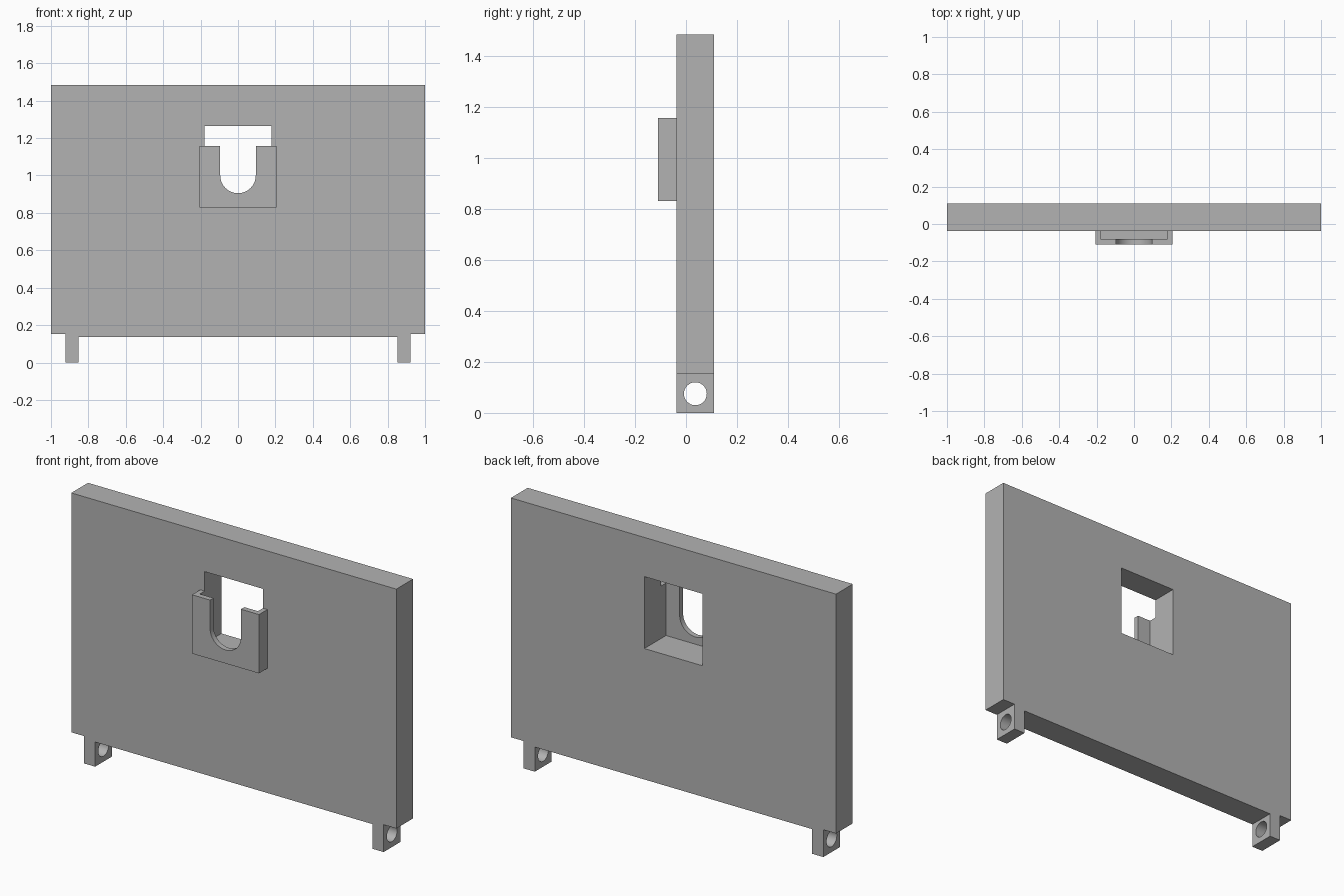
import bpy, bmesh
from math import pi, sin, cos, radians

cube = bpy.data.objects.get("Cube")
if cube:
    bpy.data.objects.remove(cube, do_unlink=True)

grey = bpy.data.materials.new("plain grey")
grey.use_nodes = True
grey.diffuse_color = (0.45, 0.45, 0.45, 1)
grey.node_tree.nodes["Principled BSDF"].inputs["Base Color"].default_value = grey.diffuse_color


def arc(cx, cy, r, start, end, steps):
    return [(cx + r * cos(start + (end - start) * i / steps),
             cy + r * sin(start + (end - start) * i / steps)) for i in range(steps + 1)]


def mirrored(half):
    """Close a right-hand outline with its mirror image."""
    return half + [(-x, z) for x, z in reversed(half)]


def plate(name, loops, low, high, axis="Y"):
    """Extrude flat outlines (later loops are holes) from low to high on an axis."""
    curve = bpy.data.curves.new(name, "CURVE")
    curve.dimensions, curve.fill_mode = "2D", "BOTH"
    curve.extrude = (high - low) / 2
    for loop in loops:
        spline = curve.splines.new("POLY")
        spline.points.add(len(loop) - 1)
        for point, (a, b) in zip(spline.points, loop):
            point.co = (a, b, 0, 1)
        spline.use_cyclic_u = True
    temp = bpy.data.objects.new(name + "_outline", curve)
    bpy.context.collection.objects.link(temp)
    graph = bpy.context.evaluated_depsgraph_get()
    mesh = bpy.data.meshes.new_from_object(temp.evaluated_get(graph))
    bpy.data.objects.remove(temp, do_unlink=True)
    bpy.data.curves.remove(curve)

    # Weld the caps to the sides and turn the outline upright
    bm = bmesh.new()
    bm.from_mesh(mesh)
    bmesh.ops.remove_doubles(bm, verts=bm.verts, dist=0.0001)
    mid = (low + high) / 2
    for v in bm.verts:
        a, b, c = v.co
        v.co = (a, mid - c, b) if axis == "Y" else (mid + c, a, b)
    bmesh.ops.recalc_face_normals(bm, faces=bm.faces)
    bm.to_mesh(mesh)
    bm.free()
    mesh.materials.clear()
    mesh.materials.append(grey)
    mesh.name = name
    obj = bpy.data.objects.new(name, mesh)
    bpy.context.collection.objects.link(obj)
    bpy.ops.object.select_all(action="DESELECT")
    obj.select_set(True)
    bpy.context.view_layer.objects.active = obj
    bpy.ops.object.shade_smooth_by_angle(angle=radians(30))
    return obj


FRONT, BACK = -0.037, 0.11          # panel faces
POCKET, NOSE = -0.08, -0.11         # holder wall faces
TOP, EDGE, MIDDLE = 1.483, 0.152, 0.137
LUG_IN, LUG_OUT = 0.853, 0.922
OPEN, SILL = 0.179, 0.865           # window half width and bottom
HOLD, HOLD_LOW, HOLD_TOP = 0.206, 0.83, 1.157
SLOT, SLOT_Z = 0.095, 1.0

# Upright panel with a rectangular window
outline = mirrored([(LUG_OUT, MIDDLE), (LUG_OUT, EDGE), (1, EDGE), (1, TOP)])
window = mirrored([(OPEN, SILL), (OPEN, 1.265)])
plate("panel", [outline, window], FRONT, BACK)

# Holder rim: floor and side walls around an open-topped pocket
rim = mirrored([(HOLD, HOLD_LOW), (HOLD, HOLD_TOP), (OPEN, HOLD_TOP), (OPEN, SILL)])
plate("holder_rim", [rim], POCKET, FRONT)

# Holder front wall with a round-bottomed slot
wall = [(-HOLD, HOLD_TOP), (-HOLD, HOLD_LOW), (HOLD, HOLD_LOW), (HOLD, HOLD_TOP),
        (SLOT, HOLD_TOP)] + arc(0, SLOT_Z, SLOT, 0, -pi, 24) + [(-SLOT, HOLD_TOP)]
plate("holder_front", [wall], NOSE, POCKET)

# Hinge lugs with a round pin hole
lug = [(FRONT, 0), (BACK, 0), (BACK, MIDDLE), (FRONT, MIDDLE)]
pin_hole = arc((FRONT + BACK) / 2, 0.075, 0.045, 0, 2 * pi, 32)[:-1]
plate("left_lug", [lug, pin_hole], LUG_IN, LUG_OUT, "X")
plate("right_lug", [lug, pin_hole], -LUG_OUT, -LUG_IN, "X")
